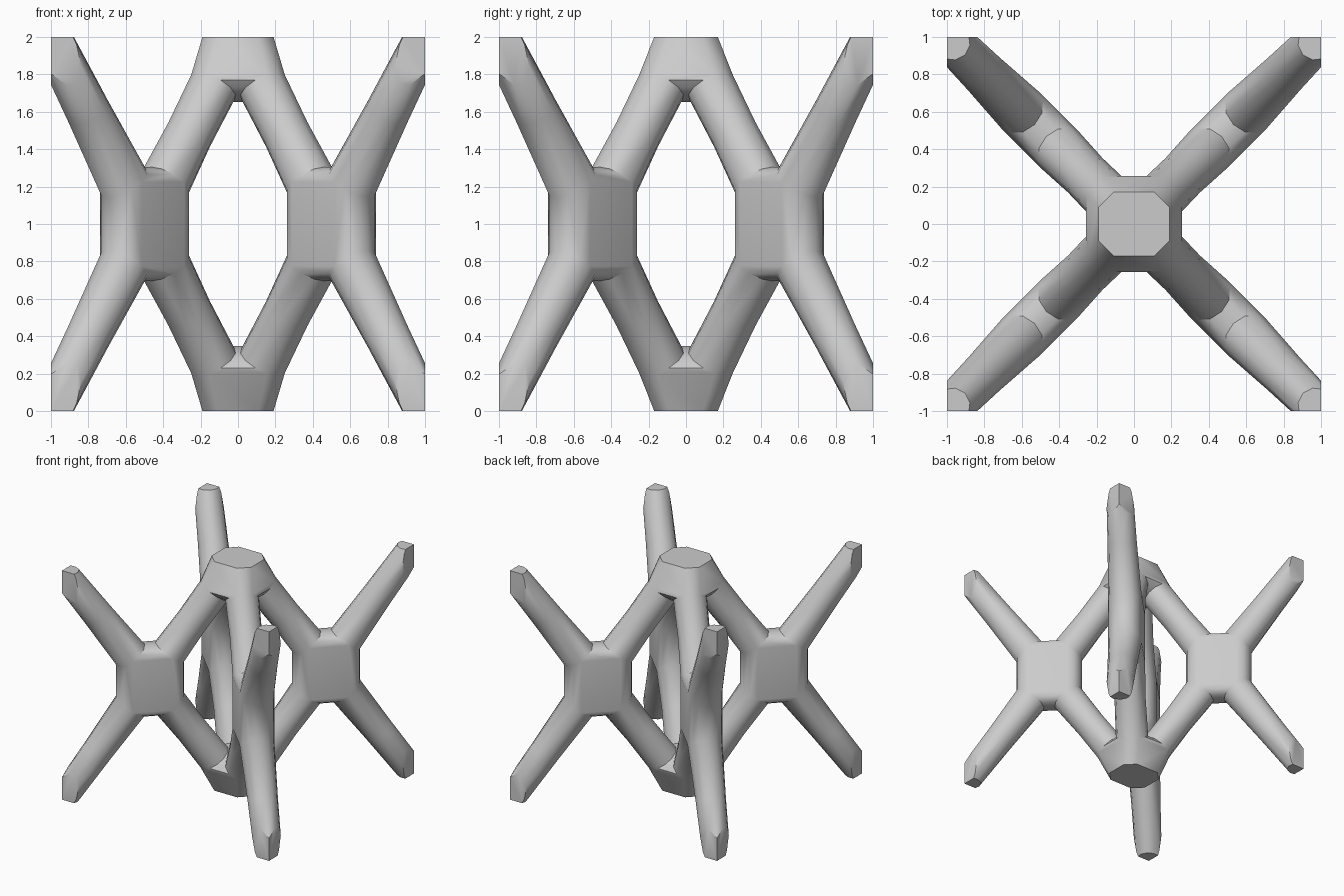
import bpy, bmesh, math
from mathutils import Vector

if "Cube" in bpy.data.objects:
    bpy.data.objects.remove(bpy.data.objects["Cube"])

SIDES = 12
bm = bmesh.new()


def ring(centre, axis, radius):
    """Circle of vertices around an axis; frame is fixed by the strut direction."""
    axis = axis.normalized()
    u = axis.cross(Vector((0, 0, 1))).normalized()
    v = axis.cross(u)
    return [bm.verts.new(centre + radius * (math.cos(a) * u + math.sin(a) * v))
            for a in (2 * math.pi * i / SIDES for i in range(SIDES))]


def tube(a, b):
    for i in range(SIDES):
        j = (i + 1) % SIDES
        bm.faces.new((a[i], a[j], b[j], b[i]))


def hub(rings, extra=()):
    """Convex hull joining strut ends, left open where struts attach."""
    verts = [v for r in rings for v in r] + list(extra)
    bmesh.ops.convex_hull(bm, input=verts)
    pool = set(verts)
    sets = [set(r) for r in rings]
    faces = {f for v in verts for f in v.link_faces}
    caps = [f for f in faces if set(f.verts) <= pool
            and any(set(f.verts) <= s for s in sets)]
    bmesh.ops.delete(bm, geom=caps, context='FACES_ONLY')
    loose = [e for e in bm.edges if not e.link_faces]
    for e in loose:
        # keep vertices, drop wire edges left inside the openings
        bm.edges.remove(e)


# Ring layout along every strut
end_rings = {0: [], 2: []}
side_rings = []
tubes = []
for sx in (-1, 1):
    for sy in (-1, 1):
        side = Vector((sx * .5, sy * .5, 1))
        group = []
        for z in (0, 2):
            # strut to the top or bottom centre hub
            d = Vector((0, 0, z)) - side
            a = ring(side + d * .225, d, .14)
            m = ring(side + d * .48, d, .13)
            b = ring(side + d * .73, d, .135)
            group.append(a)
            end_rings[z].append(b)
            tubes += [(a, m), (m, b)]
            # tapering strut to the outer corner, overshooting for the trim
            d = Vector((sx, sy, z)) - side
            a = ring(side + d * .225, d, .14)
            m = ring(side + d * .6, d, .122)
            b = ring(side + d * 1.3, d, .1)
            group.append(a)
            tubes += [(a, m), (m, b)]
        side_rings.append(group)

# Side hubs
for group in side_rings:
    hub(group)

# Top and bottom hubs with flat octagonal ends
for z, rings in end_rings.items():
    octagon = [bm.verts.new((sx * x, sy * y, z)) for sx in (-1, 1) for sy in (-1, 1)
               for x, y in ((.19, .09), (.11, .17))]
    hub(rings, octagon)

# Struts
for a, b in tubes:
    tube(a, b)

# Trim the struts to the cell box and cap the cuts
for co, no in (((1, 0, 0), (1, 0, 0)), ((-1, 0, 0), (-1, 0, 0)),
               ((0, 1, 0), (0, 1, 0)), ((0, -1, 0), (0, -1, 0)),
               ((0, 0, 2), (0, 0, 1)), ((0, 0, 0), (0, 0, -1))):
    geom = bm.verts[:] + bm.edges[:] + bm.faces[:]
    bmesh.ops.bisect_plane(bm, geom=geom, plane_co=co, plane_no=no, clear_outer=True)
    n, c = Vector(no), Vector(co)
    rim = [e for e in bm.edges if e.is_boundary
           and all(abs((v.co - c).dot(n)) < 1e-4 for v in e.verts)]
    bmesh.ops.holes_fill(bm, edges=rim, sides=0)

bmesh.ops.recalc_face_normals(bm, faces=bm.faces[:])
mesh = bpy.data.meshes.new("lattice_cell")
bm.to_mesh(mesh)
bm.free()
cell = bpy.data.objects.new("lattice_cell", mesh)
bpy.context.collection.objects.link(cell)

# Smooth struts, crisp trimmed ends
bpy.context.view_layer.objects.active = cell
cell.select_set(True)
bpy.ops.object.shade_smooth_by_angle(angle=math.radians(40))
